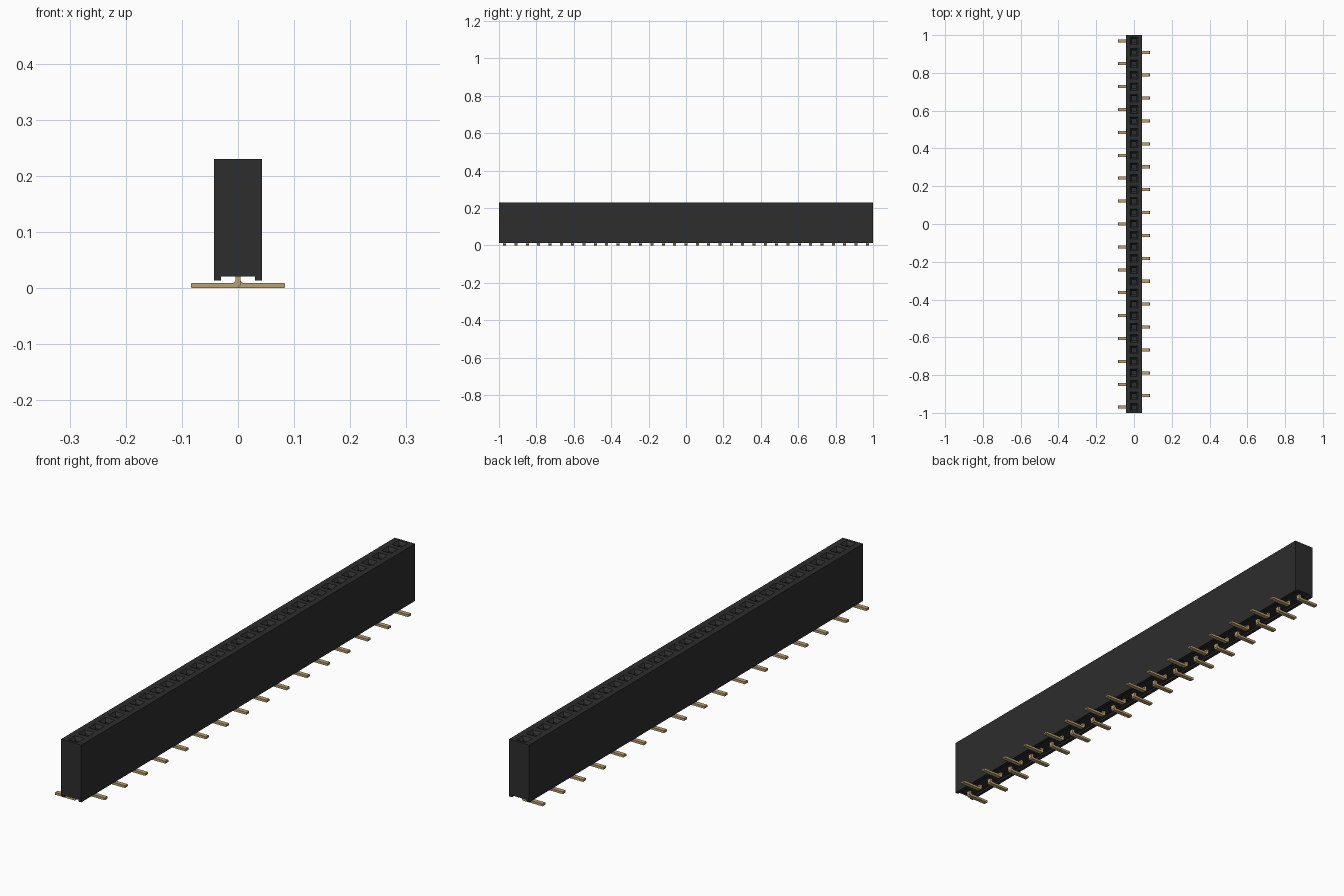
import bpy, bmesh

old = bpy.data.objects.get("Cube")
if old:
    bpy.data.objects.remove(old, do_unlink=True)

PINS = 33
PITCH = 2.0 / PINS
HALF_W, TOP, BOTTOM = 0.0425, 0.23, 0.013


def material(name, color, rough):
    m = bpy.data.materials.new(name)
    m.use_nodes = True
    m.diffuse_color = (*color, 1)
    bsdf = m.node_tree.nodes["Principled BSDF"]
    bsdf.inputs["Base Color"].default_value = (*color, 1)
    bsdf.inputs["Roughness"].default_value = rough
    return m


black = material("black plastic", (0.026, 0.026, 0.026), 0.6)
gold = material("gold metal", (0.50, 0.36, 0.16), 0.4)


def finish(bm, name, mat):
    bmesh.ops.remove_doubles(bm, verts=bm.verts[:], dist=1e-5)
    bmesh.ops.recalc_face_normals(bm, faces=bm.faces[:])
    mesh = bpy.data.meshes.new(name)
    bm.to_mesh(mesh)
    bm.free()
    mesh.materials.append(mat)
    ob = bpy.data.objects.new(name, mesh)
    bpy.context.collection.objects.link(ob)
    return ob


def ring(bm, y, hx, hy, z):
    return [bm.verts.new((sx * hx, y + sy * hy, z))
            for sx, sy in ((-1, -1), (1, -1), (1, 1), (-1, 1))]


def bridge(bm, a, b):
    for k in range(4):
        n = (k + 1) % 4
        bm.faces.new((a[k], a[n], b[n], b[k]))


# Housing: one cell per contact, each with a funnel and square socket on top
# and a shallow channel between two rails underneath
section = [(-HALF_W, TOP), (-HALF_W, BOTTOM), (-0.03, BOTTOM), (-0.03, 0.02),
           (0.03, 0.02), (0.03, BOTTOM), (HALF_W, BOTTOM), (HALF_W, TOP)]
bm = bmesh.new()
centers = [(i - (PINS - 1) / 2) * PITCH for i in range(PINS)]
for y in centers:
    rings = [ring(bm, y, HALF_W, PITCH / 2, TOP),
             ring(bm, y, 0.020, 0.020, TOP),
             ring(bm, y, 0.010, 0.010, TOP - 0.012),
             ring(bm, y, 0.010, 0.010, 0.10)]
    for a, b in zip(rings, rings[1:]):
        bridge(bm, a, b)
    bm.faces.new(rings[-1])
    front = [bm.verts.new((x, y - PITCH / 2, z)) for x, z in section]
    back = [bm.verts.new((x, y + PITCH / 2, z)) for x, z in section]
    for k in range(len(section) - 1):
        bm.faces.new((front[k], front[k + 1], back[k + 1], back[k]))
    if y == centers[0]:
        bm.faces.new(front)
    if y == centers[-1]:
        bm.faces.new(back)
finish(bm, "socket_housing", black)

# Contact leads: bent strips that alternate between the two sides
lead = [(0.084, 0.0015), (0.0825, 0.0), (0.0, 0.0), (-0.0045, 0.0045),
        (-0.0045, 0.024), (0.0045, 0.024), (0.0045, 0.0125),
        (0.008, 0.009), (0.0825, 0.009), (0.084, 0.0075)]
for i, y in enumerate(centers):
    side = -1 if i % 2 == 0 else 1
    bm = bmesh.new()
    face = bm.faces.new([bm.verts.new((side * x, y - 0.008, z)) for x, z in lead])
    out = bmesh.ops.extrude_face_region(bm, geom=[face])
    moved = [v for v in out["geom"] if isinstance(v, bmesh.types.BMVert)]
    bmesh.ops.translate(bm, verts=moved, vec=(0, 0.016, 0))
    finish(bm, f"contact_lead_{i + 1}", gold)
